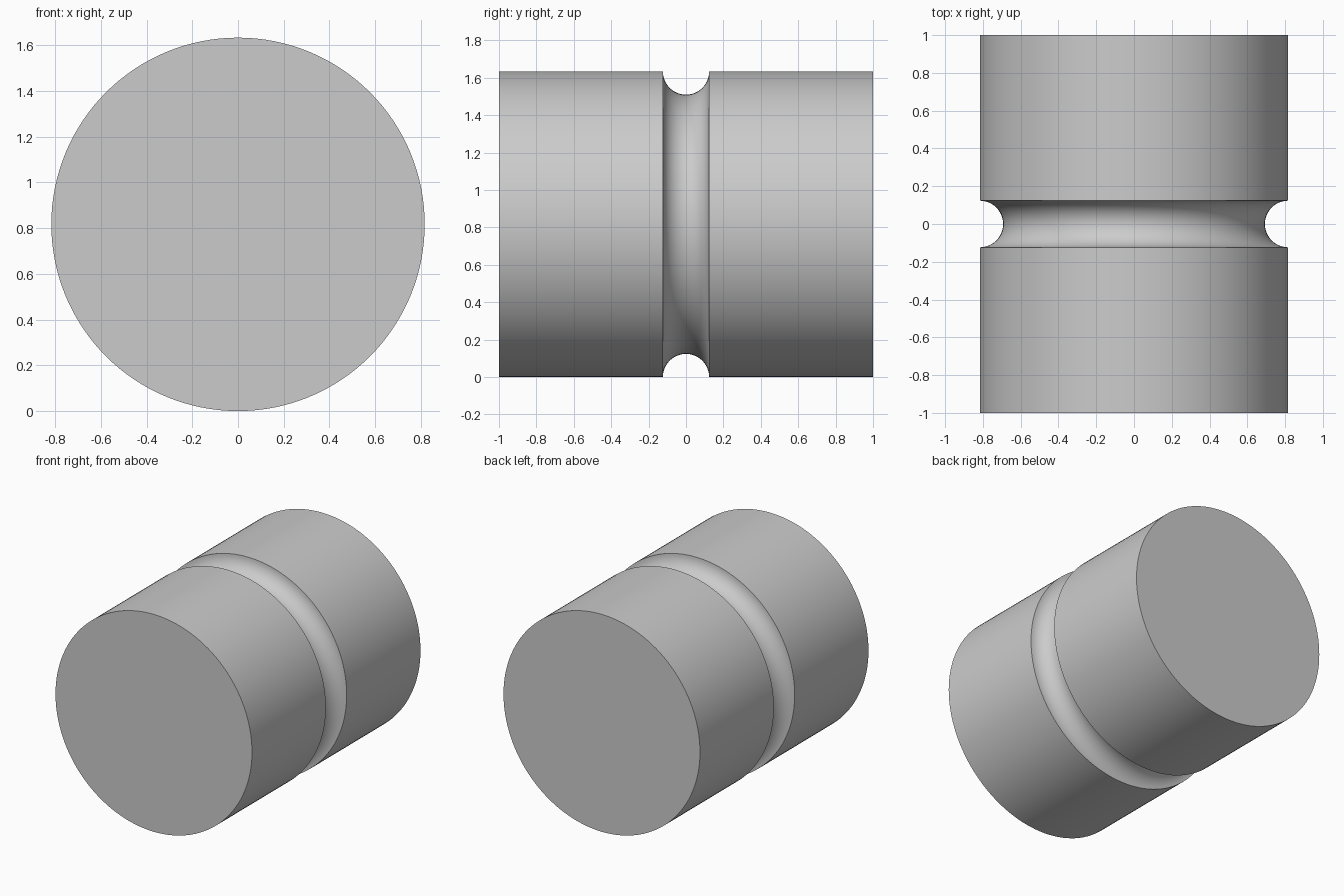
import bpy
import bmesh
from math import cos, sin, pi
from mathutils import Matrix, Vector

cube = bpy.data.objects.get("Cube")
if cube:
    bpy.data.objects.remove(cube, do_unlink=True)

RADIUS = 0.8165
HALF_LENGTH = 1.0
GROOVE = 0.1235
SIDES = 128
ARC_STEPS = 24

# Plain grey material
grey = bpy.data.materials.new("plain grey")
grey.use_nodes = True
colour = (0.6, 0.6, 0.6, 1)
grey.diffuse_color = colour
grey.node_tree.nodes["Principled BSDF"].inputs["Base Color"].default_value = colour

# Half section of the roller: end, semicircular groove, other end
profile = [(RADIUS, -HALF_LENGTH)]
for i in range(ARC_STEPS + 1):
    a = pi * i / ARC_STEPS
    profile.append((RADIUS - GROOVE * sin(a), -GROOVE * cos(a)))
profile.append((RADIUS, HALF_LENGTH))

# Revolve the section around the y axis and cap both ends
bm = bmesh.new()
verts = [bm.verts.new((r, y, 0)) for r, y in profile]
edges = [bm.edges.new(pair) for pair in zip(verts, verts[1:])]
bmesh.ops.spin(bm, geom=verts + edges, cent=(0, 0, 0), axis=(0, 1, 0),
               angle=2 * pi, steps=SIDES, use_merge=True)
bmesh.ops.remove_doubles(bm, verts=bm.verts, dist=0.0001)
bmesh.ops.holes_fill(bm, edges=[e for e in bm.edges if e.is_boundary], sides=0)
bmesh.ops.recalc_face_normals(bm, faces=bm.faces)
bmesh.ops.transform(bm, matrix=Matrix.Translation(Vector((0, 0, RADIUS))), verts=bm.verts)

mesh = bpy.data.meshes.new("grooved_cylinder")
bm.to_mesh(mesh)
bm.free()
mesh.materials.append(grey)
roller = bpy.data.objects.new("grooved_cylinder", mesh)
bpy.context.collection.objects.link(roller)

# Smooth sides with crisp rims
bpy.context.view_layer.objects.active = roller
roller.select_set(True)
bpy.ops.object.shade_smooth_by_angle(angle=pi / 6)
